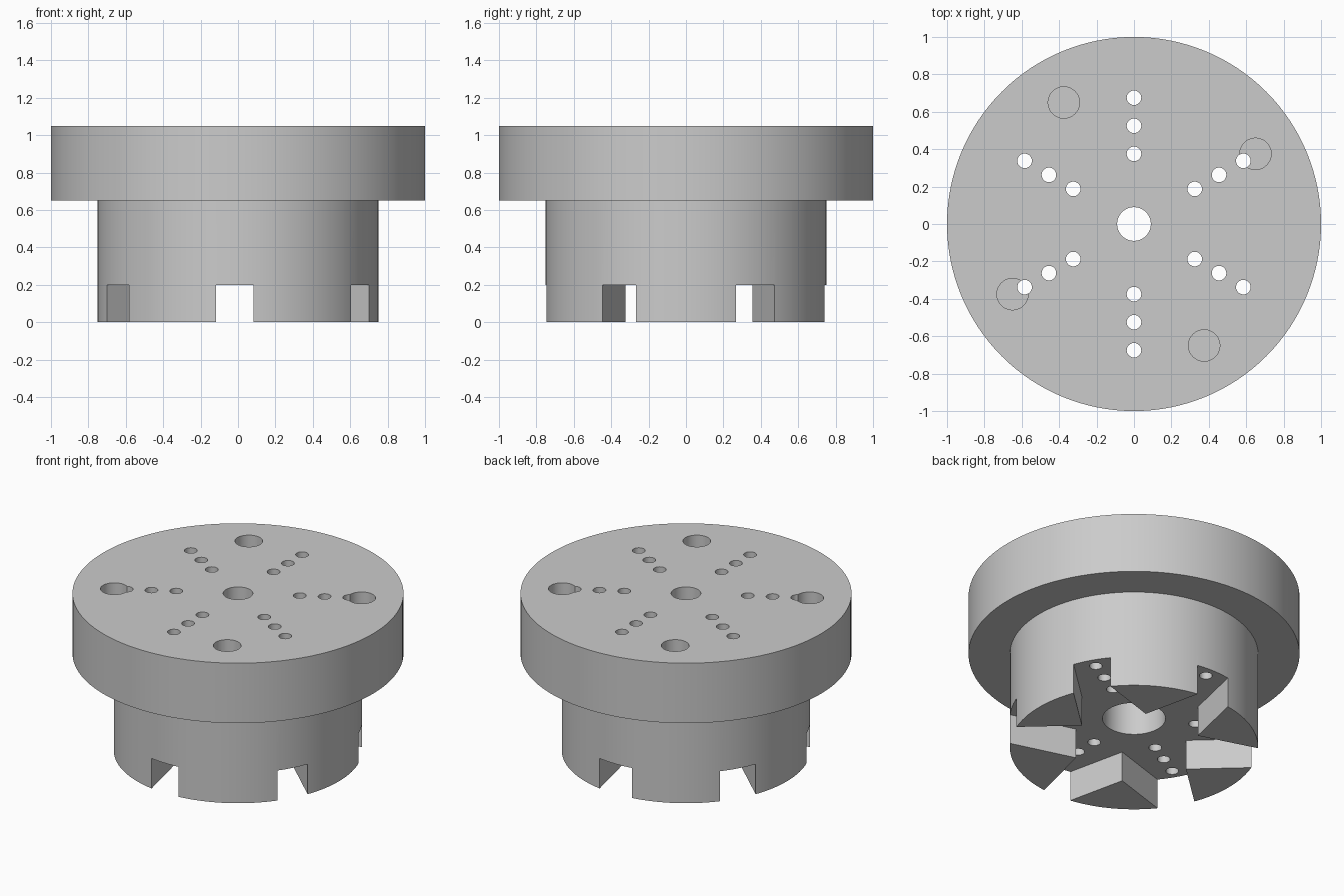
import bpy
import bmesh
from math import cos, sin, radians, tau
from mathutils import Vector

cube = bpy.data.objects.get("Cube")
if cube:
    bpy.data.objects.remove(cube)

FLANGE_R, HUB_R = 1.0, 0.75
TOP, STEP, SLOT_TOP = 1.05, 0.65, 0.2
SEGMENTS = 128

grey = bpy.data.materials.new("machined grey")
grey.use_nodes = True
grey.diffuse_color = (0.6, 0.6, 0.6, 1)
grey.node_tree.nodes["Principled BSDF"].inputs["Base Color"].default_value = (0.6, 0.6, 0.6, 1)


def polar(radius, degrees, z=0.0):
    a = radians(degrees)
    return Vector((radius * cos(a), radius * sin(a), z))


def make_object(name, bm):
    bmesh.ops.recalc_face_normals(bm, faces=bm.faces)
    mesh = bpy.data.meshes.new(name)
    bm.to_mesh(mesh)
    bm.free()
    mesh.materials.append(grey)
    obj = bpy.data.objects.new(name, mesh)
    bpy.context.collection.objects.link(obj)
    return obj


def lathe(name, profile):
    bm = bmesh.new()
    verts = [bm.verts.new((r, 0, z)) for r, z in profile]
    edges = [bm.edges.new((verts[i - 1], v)) for i, v in enumerate(verts)]
    bmesh.ops.spin(bm, geom=verts + edges, cent=(0, 0, 0), axis=(0, 0, 1),
                   angle=tau, steps=SEGMENTS)
    bmesh.ops.remove_doubles(bm, verts=bm.verts, dist=0.0001)
    return make_object(name, bm)


def prism(bm, outline, z0, z1):
    face = bm.faces.new([bm.verts.new((p.x, p.y, z0)) for p in outline])
    extruded = bmesh.ops.extrude_face_region(bm, geom=[face])["geom"]
    top = [g for g in extruded if isinstance(g, bmesh.types.BMVert)]
    bmesh.ops.translate(bm, verts=top, vec=(0, 0, z1 - z0))


def round_cutter(name, centres, radius, z0, z1, sides):
    bm = bmesh.new()
    for c in centres:
        ring = [c + polar(radius, 360 * i / sides) for i in range(sides)]
        prism(bm, ring, z0, z1)
    return make_object(name, bm)


def cut(target, cutter):
    cutter.hide_render = True
    mod = target.modifiers.new("cut", "BOOLEAN")
    mod.operation = "DIFFERENCE"
    mod.solver = "EXACT"
    mod.object = cutter
    bpy.context.view_layer.objects.active = target
    bpy.ops.object.modifier_apply(modifier=mod.name)
    bpy.data.objects.remove(cutter)


# Flange and hub turned as one piece, with a stepped centre bore
body = lathe("flanged_hub", [(0.09, TOP), (FLANGE_R, TOP), (FLANGE_R, STEP), (HUB_R, STEP),
                             (HUB_R, 0), (0.19, 0), (0.19, STEP), (0.09, STEP)])

# Star-shaped pocket that leaves six wedge teeth, one a little larger
outline = []
for angle in range(0, 360, 60):
    apex_r, half = (0.372, 23.6) if angle == 300 else (0.41, 20.9)
    apex = polar(apex_r, angle)
    start, end = (apex + (polar(HUB_R, angle + s * half) - apex) * 1.15 for s in (-1, 1))
    outline += [start, apex, end]
bm = bmesh.new()
prism(bm, outline, -0.1, SLOT_TOP)
cut(body, make_object("tooth_pocket_cutter", bm))

# Six rows of small through holes
small = [polar(r, a) for a in range(30, 390, 60) for r in (0.375, 0.525, 0.675)]
cut(body, round_cutter("small_hole_cutter", small, 0.039, 0.1, TOP + 0.1, 32))

# Four blind bolt holes in the flange
large = [polar(0.75, a) for a in range(30, 390, 90)]
cut(body, round_cutter("bolt_hole_cutter", large, 0.084, 0.8, TOP + 0.1, 48))

# Smooth curved walls, crisp machined edges
bpy.ops.object.select_all(action="DESELECT")
body.select_set(True)
bpy.context.view_layer.objects.active = body
bpy.ops.object.shade_smooth_by_angle(angle=radians(30))
